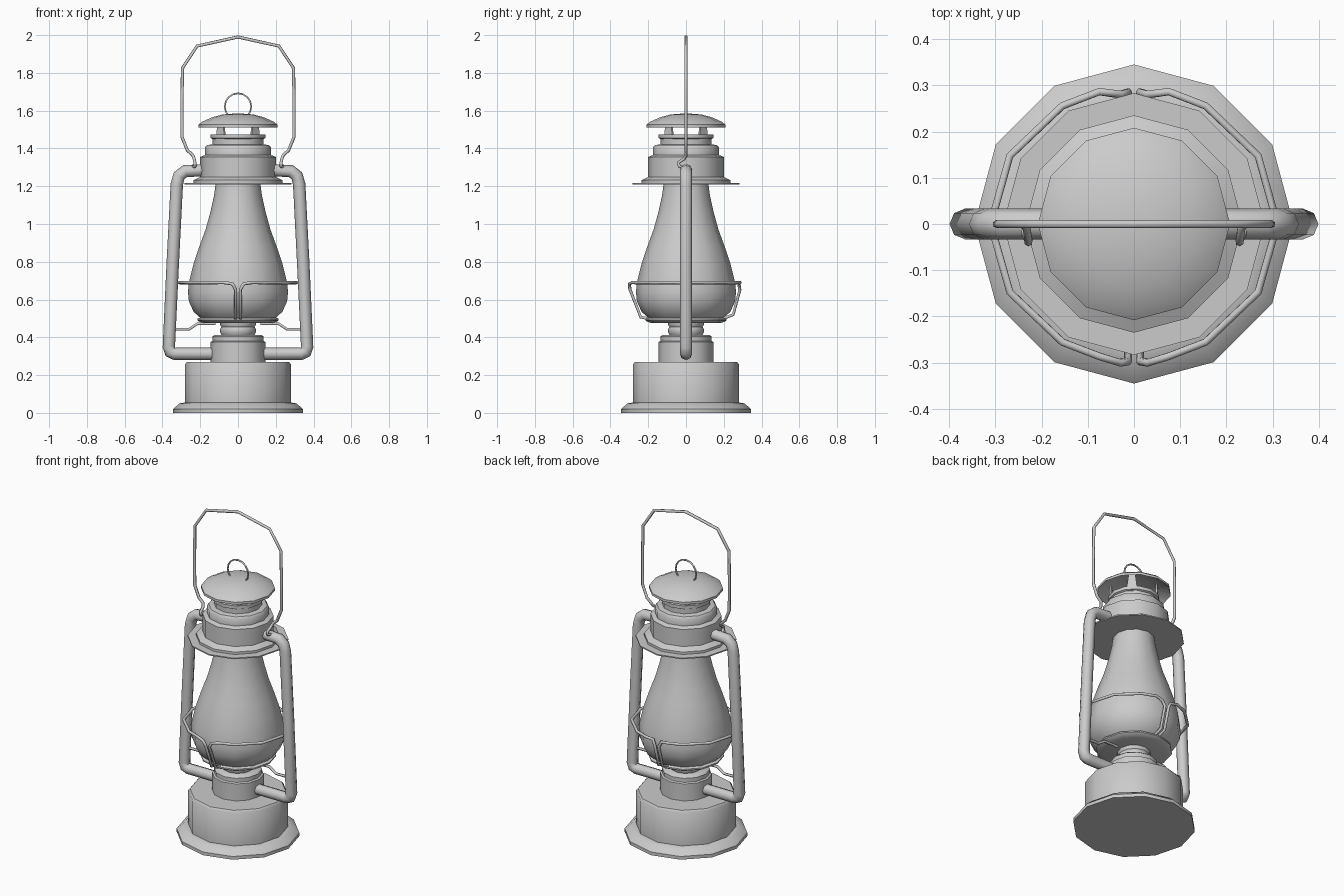
import bpy, bmesh
from math import sin, cos, pi, radians

if "Cube" in bpy.data.objects:
    bpy.data.objects.remove(bpy.data.objects["Cube"])


def finish(ob, angle=40):
    bpy.ops.object.select_all(action='DESELECT')
    ob.select_set(True)
    bpy.context.view_layer.objects.active = ob
    if ob.type == 'CURVE':
        bpy.ops.object.convert(target='MESH')
        ob = bpy.context.object
    bpy.ops.object.shade_smooth_by_angle(angle=radians(angle))
    return ob


def lathe(name, profile, sides=12):
    """Revolve (radius, z) points around z; radius 0 closes to a point."""
    bm = bmesh.new()
    rings = []
    for r, z in profile:
        if r == 0:
            rings.append([bm.verts.new((0, 0, z))] * sides)
        else:
            rings.append([bm.verts.new((r * cos(2 * pi * i / sides),
                                        r * sin(2 * pi * i / sides), z)) for i in range(sides)])
    for a, b in zip(rings, rings[1:]):
        for i in range(sides):
            j = (i + 1) % sides
            quad = list(dict.fromkeys((a[i], a[j], b[j], b[i])))
            if len(quad) > 2:
                bm.faces.new(quad)
    bmesh.ops.recalc_face_normals(bm, faces=bm.faces)
    me = bpy.data.meshes.new(name)
    bm.to_mesh(me)
    bm.free()
    ob = bpy.data.objects.new(name, me)
    bpy.context.collection.objects.link(ob)
    return finish(ob)


def wire(name, pts, radius, res=1, cyclic=False):
    cu = bpy.data.curves.new(name, 'CURVE')
    cu.dimensions = '3D'
    cu.bevel_depth = radius
    cu.bevel_resolution = res
    cu.use_fill_caps = True
    sp = cu.splines.new('POLY')
    sp.points.add(len(pts) - 1)
    for p, co in zip(sp.points, pts):
        p.co = (*co, 1)
    sp.use_cyclic_u = cyclic
    ob = bpy.data.objects.new(name, cu)
    bpy.context.collection.objects.link(ob)
    return finish(ob, 65)


# fuel tank with flared foot
lathe("fuel_tank", [(0, 0), (.345, 0), (.345, .02), (.31, .05), (.28, .055),
                    (.28, .258), (.27, .27), (0, .27)])
# collar and burner
lathe("collar", [(.145, .265), (.145, .375), (.135, .38), (.135, .405), (.125, .413), (0, .413)])
lathe("burner", [(.085, .41), (.094, .425), (.094, .445), (.088, .455), (.094, .465), (.094, .49)])
lathe("globe_plate", [(0, .475), (.18, .475), (.205, .483), (.215, .49), (.215, .498),
                      (.2, .505), (0, .5)])
# glass globe
lathe("globe", [(0, .5), (.195, .5), (.235, .535), (.26, .59), (.265, .64), (.26, .69), (.235, .79),
                (.205, .88), (.172, .97), (.147, 1.06), (.127, 1.15), (.118, 1.215)])
# hood above the globe
lathe("canopy_plate", [(0, 1.21), (.283, 1.21), (.283, 1.217), (0, 1.217)])
lathe("hood", [(.235, 1.217), (.235, 1.232), (.2, 1.25), (.2, 1.355), (.175, 1.365), (.175, 1.405),
               (.165, 1.417), (.135, 1.422), (.135, 1.45), (.145, 1.455), (.145, 1.475),
               (.128, 1.475), (.128, 1.42), (0, 1.42)])
# smoke cap, hollow underneath
lathe("cap", [(0, 1.573), (.08, 1.567), (.14, 1.552), (.2, 1.522), (.208, 1.512), (.208, 1.527),
              (.19, 1.541), (.14, 1.564), (.08, 1.58), (0, 1.586)])

# four tapered tabs carrying the cap
for k in range(4):
    bpy.ops.mesh.primitive_cone_add(vertices=4, radius1=.045, radius2=.026, depth=.11,
                                    location=(0, 0, 0))
    tab = bpy.context.object
    tab.name = f"cap_tab_{k + 1}"
    a = pi / 4 + k * pi / 2
    for v in tab.data.vertices:
        x, y, z = v.co
        rx, ry = (x - y) * .707, (x + y) * .707
        v.co = (rx * .2, ry, z)
    tab.rotation_euler = (0, 0, a)
    tab.location = (.128 * cos(a), .128 * sin(a), 1.505)

# finger ring on the cap
wire("cap_ring", [(.07 * cos(2 * pi * i / 16), 0, 1.622 + .07 * sin(2 * pi * i / 16))
                  for i in range(16)], .005, cyclic=True)

# carrying bail with hooked ends
half = [(.245, 0, 1.30), (.228, -.035, 1.305), (.228, -.04, 1.325), (.232, -.01, 1.345),
        (.24, 0, 1.365), (.268, 0, 1.39), (.296, 0, 1.46), (.297, 0, 1.64),
        (.294, 0, 1.825), (.217, 0, 1.942)]
bail = [(-x, y, z) for x, y, z in half] + [(0, 0, 1.99)] + half[::-1]
wire("bail_handle", bail, .009)

for s, side in ((-1, "left"), (1, "right")):
    # side air tube
    wire(f"air_tube_{side}", [(s * x, 0, z) for x, z in (
        (.1, .313), (.335, .313), (.358, .322), (.366, .35), (.345, .8), (.324, 1.21), (.312, 1.255),
        (.28, 1.28), (.17, 1.285))], .033, 2)
    # bent wire between tube and plate
    wire(f"plate_support_{side}", [(s * x, 0, z) for x, z in (
        (.36, .442), (.26, .442), (.215, .472), (.12, .472))], .008)
    # guard wire half way around the globe, ends bent down to the plate
    arc = [(s * .31 * sin(t), -.295 * cos(t), .69)
           for t in [radians(d) for d in (14, 30, 60, 90, 120, 150, 166)]]
    path = [(s * .013, -.19, .497), (s * .013, -.24, .507), (s * .013, -.297, .655),
            (s * .03, -.3, .683)] + arc
    path += [(s * .03, .28, .683), (s * .013, .285, .65), (s * .013, .25, .52), (s * .013, .19, .497)]
    wire(f"globe_guard_{side}", path, .009)
